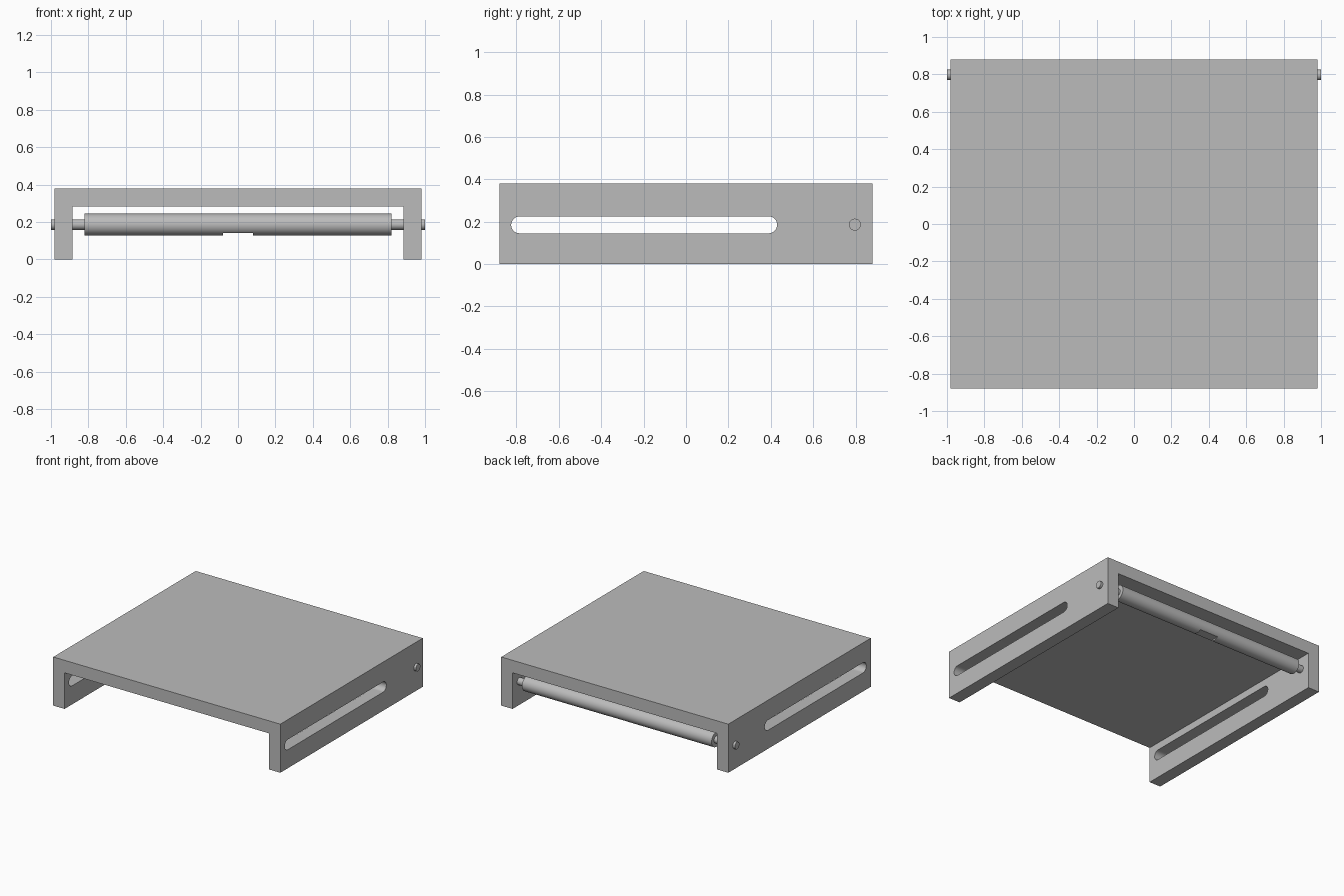
import bpy, bmesh, math
from mathutils import Matrix

default = bpy.data.objects.get("Cube")
if default:
    bpy.data.objects.remove(default, do_unlink=True)

grey = bpy.data.materials.new("plain grey")
grey.use_nodes = True
colour = (0.5, 0.5, 0.5, 1)
grey.diffuse_color = colour
grey.node_tree.nodes["Principled BSDF"].inputs["Base Color"].default_value = colour


def extrude_profile(name, points, axis, start, end):
    """Prism from a 2D outline: (x, z) points along y, or (y, z) points along x."""
    bm = bmesh.new()
    place = (lambda a, b: (start, a, b)) if axis == "x" else (lambda a, b: (a, start, b))
    face = bm.faces.new([bm.verts.new(place(a, b)) for a, b in points])
    grown = bmesh.ops.extrude_face_region(bm, geom=[face])["geom"]
    verts = [g for g in grown if isinstance(g, bmesh.types.BMVert)]
    move = (end - start, 0, 0) if axis == "x" else (0, end - start, 0)
    bmesh.ops.translate(bm, verts=verts, vec=move)
    bmesh.ops.recalc_face_normals(bm, faces=bm.faces)
    return finish(name, bm)


def rod(name, radius, half_length, y, z):
    bm = bmesh.new()
    turn = Matrix.Translation((0, y, z)) @ Matrix.Rotation(math.pi / 2, 4, "Y")
    bmesh.ops.create_cone(bm, cap_ends=True, segments=48, radius1=radius,
                          radius2=radius, depth=2 * half_length, matrix=turn)
    return finish(name, bm)


def finish(name, bm):
    mesh = bpy.data.meshes.new(name)
    bm.to_mesh(mesh)
    bm.free()
    mesh.materials.append(grey)
    obj = bpy.data.objects.new(name, mesh)
    bpy.context.collection.objects.link(obj)
    return obj


def select(obj):
    bpy.ops.object.select_all(action="DESELECT")
    obj.select_set(True)
    bpy.context.view_layer.objects.active = obj


def cut(obj, cutter):
    cutter.hide_render = True
    mod = obj.modifiers.new("cut", "BOOLEAN")
    mod.operation = "DIFFERENCE"
    mod.solver = "EXACT"
    mod.object = cutter
    select(obj)
    bpy.ops.object.modifier_apply(modifier=mod.name)
    bpy.data.objects.remove(cutter, do_unlink=True)


def smooth(obj):
    select(obj)
    bpy.ops.object.shade_smooth_by_angle(angle=math.radians(30))


# Channel-shaped frame: top plate with two side walls
W, D, H, T = 0.982, 0.88, 0.38, 0.098
half = [(W, H), (W, 0), (W - T, 0), (W - T, H - T)]
outline = half + [(-x, z) for x, z in reversed(half)]
frame = extrude_profile("frame", outline, "y", -D, D)

# Long rounded slot through both side walls
slot_r, slot_z = 0.04, 0.185
slot = []
for centre, begin in ((0.39, -90), (-0.785, 90)):
    for i in range(17):
        a = math.radians(begin + 180 * i / 16)
        slot.append((centre + slot_r * math.cos(a), slot_z + slot_r * math.sin(a)))
cut(frame, extrude_profile("slot_cutter", slot, "x", -1.1, 1.1))
smooth(frame)

# Roller at the back with a small flat cut under its middle
AXIS_Y, AXIS_Z = 0.797, 0.186
roller = rod("roller", 0.058, 0.82, AXIS_Y, AXIS_Z)
flat = [(-0.08, 0.1), (0.08, 0.1), (0.08, 0.14), (-0.08, 0.14)]
cut(roller, extrude_profile("flat_cutter", flat, "y", 0.7, 0.9))
smooth(roller)

# End pins running from the roller through the walls
for side, name in ((1, "left_pin"), (-1, "right_pin")):
    pin = rod(name, 0.028, 0.095, AXIS_Y, AXIS_Z)
    pin.data.transform(Matrix.Translation((side * 0.905, 0, 0)))
    smooth(pin)
